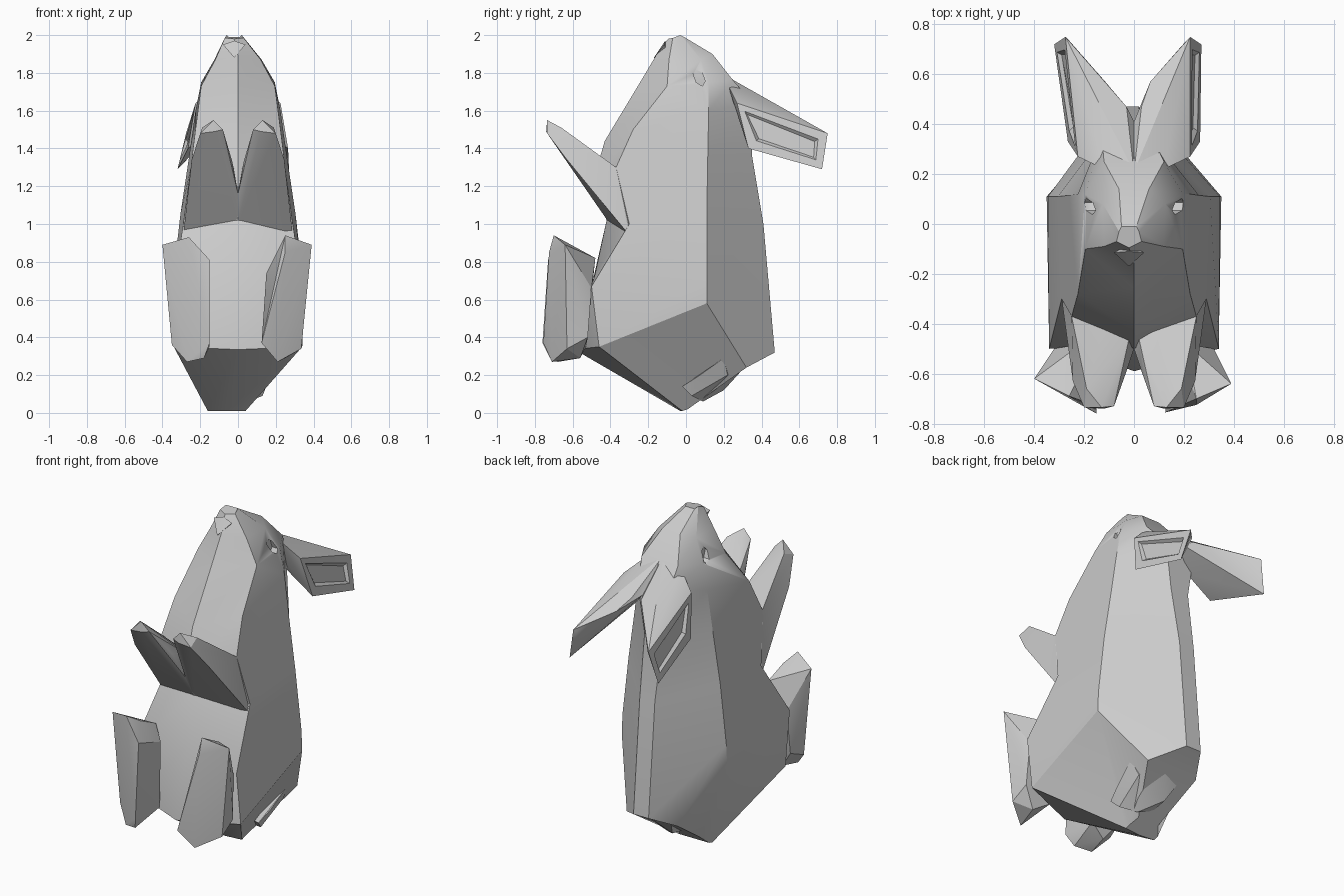
import bpy, bmesh, math

if "Cube" in bpy.data.objects:
    bpy.data.objects.remove(bpy.data.objects["Cube"])

fur = bpy.data.materials.new("grey_fur")
fur.diffuse_color = (0.6, 0.6, 0.6, 1)
fur.use_nodes = True
fur.node_tree.nodes["Principled BSDF"].inputs["Base Color"].default_value = fur.diffuse_color


def finish(name, bm):
    """Turn a bmesh into a shaded object."""
    bmesh.ops.recalc_face_normals(bm, faces=bm.faces)
    mesh = bpy.data.meshes.new(name)
    bm.to_mesh(mesh)
    bm.free()
    mesh.materials.append(fur)
    ob = bpy.data.objects.new(name, mesh)
    bpy.context.collection.objects.link(ob)
    bpy.ops.object.select_all(action='DESELECT')
    ob.select_set(True)
    bpy.context.view_layer.objects.active = ob
    bpy.ops.object.shade_smooth_by_angle(angle=math.radians(28))
    return ob


def hull(name, pts, side=1, recess=0, lean=0):
    """Faceted solid around a few corner points, with an optional hollow outer face."""
    bm = bmesh.new()
    for x, y, z in pts:
        bm.verts.new((x * side + (lean if y > .5 else 0), y, z))
    bmesh.ops.convex_hull(bm, input=bm.verts)
    loose = [v for v in bm.verts if not v.link_faces]
    bmesh.ops.delete(bm, geom=loose, context='VERTS')
    bmesh.ops.recalc_face_normals(bm, faces=bm.faces)
    bmesh.ops.dissolve_limit(bm, angle_limit=math.radians(8),
                             verts=bm.verts, edges=bm.edges)
    if recess:
        bm.normal_update()
        face = max(bm.faces, key=lambda f: f.normal.x * side * f.calc_area())
        bmesh.ops.inset_region(bm, faces=[face], thickness=0.06)
        bmesh.ops.inset_region(bm, faces=[face], thickness=0.02, depth=-recess)
    return finish(name, bm)


# Body and head: rings from bottom to nose
# each ring: front centre, front corner, flank ridge, back corner
rings = [
    [(0, -.03, .01), (.1, -.02, .01), (.1, .01, .02), (.07, .05, .06)],
    [(0, -.59, .335), (.34, -.46, .35), (.35, .11, .58), (.17, .32, .24)],
    [(0, -.48, .74), (.34, -.50, .67), (.345, .11, .70), (.05, .47, .32)],
    [(0, -.42, 1.02), (.29, -.30, 1.0), (.305, .11, 1.05), (.05, .41, 1.0)],
    [(0, -.50, 1.2), (.25, -.37, 1.3), (.26, .115, 1.35), (.06, .35, 1.36)],
    [(0, -.43, 1.44), (.225, -.28, 1.5), (.225, .12, 1.6), (.10, .355, 1.64)],
    [(0, -.255, 1.73), (.195, -.10, 1.73), (.195, .12, 1.75), (.12, .25, 1.76)],
    [(0, -.16, 1.89), (.12, -.09, 1.87), (.125, .08, 1.87), (.06, .14, 1.9)],
    [(0, -.095, 1.98), (.05, -.07, 1.985), (.04, -.03, 2.0), (.03, -.01, 1.99)],
]
bm = bmesh.new()
loops = []
for n, ring in enumerate(rings):
    left = [(-x, y, z) for x, y, z in reversed(ring[1:])]
    dx = -.06 if n == 0 else -.02 if n == 8 else 0  # slight lean at the ends
    loops.append([bm.verts.new((x + (dx or (-.03 if y > .34 else 0)), y, z))
                  for x, y, z in ring + left])
for lo, hi in zip(loops, loops[1:]):
    for i in range(7):
        j = (i + 1) % 7
        bm.faces.new((lo[i], lo[j], hi[j], hi[i]))
bm.faces.new(loops[0])
bm.faces.new(loops[-1])
body = finish("body", bm)

# Eye sockets cut into the head
for side in (1, -1):
    angles = [k * math.pi / 3 for k in range(6)]
    pts = [(x, .07 + .032 * math.cos(a), 1.775 + .04 * math.sin(a) - .02 * math.cos(a))
           for x in (.155, .3) for a in angles]
    cutter = hull("eye_cutter", pts, side)
    cutter.hide_render = True
    bpy.context.view_layer.objects.active = body
    mod = body.modifiers.new("eye_socket", 'BOOLEAN')
    mod.operation = 'DIFFERENCE'
    mod.solver = 'EXACT'
    mod.object = cutter
    bpy.ops.object.modifier_apply(modifier=mod.name)
    bpy.data.objects.remove(cutter)

# Paired limbs and ears
arm = [(.13, -.735, 1.55), (.20, -.735, 1.48), (.08, -.73, 1.5), (.12, -.74, 1.49),
       (.19, -.66, 1.51), (.245, -.63, 1.34), (.03, -.59, 1.33), (.29, -.30, .94),
       (.0, -.41, 1.01), (.25, -.37, 1.3), (.0, -.50, 1.16), (.02, -.46, 1.28),
       (.2, -.2, 1.1), (.06, -.2, 1.1)]
foot_back = [(.32, -.50, .66), (.15, -.52, .74), (.33, -.52, .4), (.21, -.48, .82),
             (.15, -.53, .35), (.25, -.56, .29)]
right_foot = [(.39, -.64, .89), (.25, -.70, .94), (.25, -.725, .85), (.125, -.755, .37),
              (.21, -.71, .27), (.335, -.63, .34), (.22, -.61, .88)]
left_foot = [(.40, -.62, .89), (.26, -.69, .93), (.15, -.73, .81), (.15, -.76, .37),
             (.18, -.72, .29), (.27, -.68, .27), (.35, -.62, .36), (.22, -.61, .88)]
ear = [(.225, .27, 1.64), (.25, .75, 1.48), (.295, .72, 1.29), (.265, .33, 1.4),
       (.235, .735, 1.47), (.09, .57, 1.565), (.03, .47, 1.62), (.0, .41, 1.62),
       (.0, .21, 1.785), (.12, .22, 1.74), (.10, .32, 1.52), (.18, .3, 1.67)]
for side, label, foot in ((1, "right", right_foot), (-1, "left", left_foot)):
    hull(label + "_arm", arm, side)
    hull(label + "_foot", foot + foot_back, side)
    hull(label + "_ear", ear, side, recess=0.015, lean=-.025)

# Tail: a stubby faceted tuft under the back
hull("tail", [(.15, -.02, .14), (.17, .06, .19), (.19, .2, .29), (.15, .22, .2),
              (.03, .3, .23), (-.10, .29, .24), (-.05, .2, .12), (.05, .09, .06),
              (.13, .03, .09), (-.05, .1, .1), (.08, .22, .28)])

# Nose: small wedge near the tip of the head
hull("nose", [(.04, -.115, 1.95), (-.08, -.115, 1.95), (-.02, -.17, 1.88),
              (-.02, -.11, 1.97), (-.02, -.08, 1.88)])
